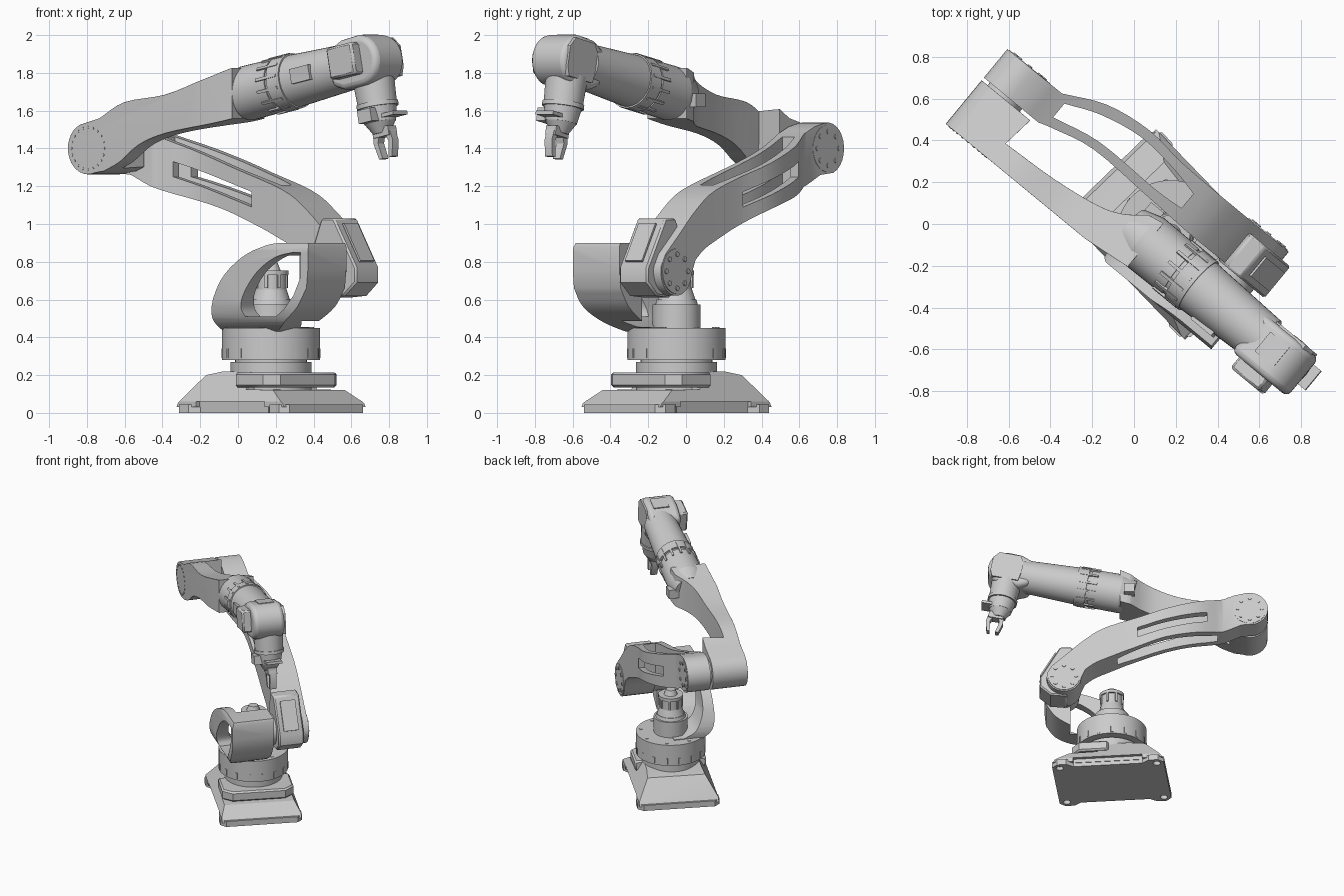
import bpy, bmesh
from math import cos, sin, pi, radians
from mathutils import Matrix, Vector

if "Cube" in bpy.data.objects:
    bpy.data.objects.remove(bpy.data.objects["Cube"])

ROBOT = Matrix.Translation((0.175, -0.05, 0)) @ Matrix.Rotation(radians(-39.5), 4, 'Z')
WRIST = Matrix.Translation((0.79, -0.105, 1.865)) @ Matrix.Rotation(radians(-11.3), 4, 'Y')
BASE = Matrix.Rotation(radians(-6.5), 4, 'Z')
I = Matrix.Identity(4)

def finish(name, bm, frame=I):
    bmesh.ops.recalc_face_normals(bm, faces=bm.faces)
    me = bpy.data.meshes.new(name)
    bm.to_mesh(me)
    bm.free()
    ob = bpy.data.objects.new(name, me)
    bpy.context.collection.objects.link(ob)
    ob.matrix_world = ROBOT @ frame
    return ob

def prism(name, pts, axis, a, b, frame=I):
    """Extrude a 2D outline along an axis from a to b."""
    at = {'x': lambda p, t: (t, p[0], p[1]), 'y': lambda p, t: (p[0], t, p[1]),
          'z': lambda p, t: (p[0], p[1], t)}[axis]
    bm = bmesh.new()
    lo = [bm.verts.new(at(p, a)) for p in pts]
    hi = [bm.verts.new(at(p, b)) for p in pts]
    bm.faces.new(lo)
    bm.faces.new(hi)
    for i in range(len(pts)):
        j = (i + 1) % len(pts)
        bm.faces.new((lo[i], lo[j], hi[j], hi[i]))
    return finish(name, bm, frame)

def box(name, x, y, z, frame=I):
    return prism(name, [(x[0], y[0]), (x[1], y[0]), (x[1], y[1]), (x[0], y[1])], 'z', *z, frame)

def add_cyl(bm, p, q, r1, r2, seg):
    p, q = Vector(p), Vector(q)
    m = Matrix.Translation((p + q) / 2) @ (q - p).to_track_quat('Z', 'Y').to_matrix().to_4x4()
    bmesh.ops.create_cone(bm, cap_ends=True, segments=seg, radius1=r1, radius2=r2,
                          depth=(q - p).length, matrix=m)

def cyl(name, p, q, r, r2=None, seg=40, frame=I):
    bm = bmesh.new()
    add_cyl(bm, p, q, r, r if r2 is None else r2, seg)
    return finish(name, bm, frame)

def bolts(name, x, z, y0, y1, ring, n, r):
    bm = bmesh.new()
    for i in range(n):
        a = 2 * pi * i / n
        px, pz = x + ring * cos(a), z + ring * sin(a)
        add_cyl(bm, (px, y0, pz), (px, y1, pz), r, r, 10)
    return finish(name, bm)

def arc(cx, cz, r, a0, a1, n=12):
    return [(cx + r * cos(radians(a0 + (a1 - a0) * i / n)),
             cz + r * sin(radians(a0 + (a1 - a0) * i / n))) for i in range(n + 1)]

def curve(pts, n=4):
    """Catmull-Rom curve through the points."""
    v = [Vector(p) for p in pts]
    v = [2 * v[0] - v[1]] + v + [2 * v[-1] - v[-2]]
    out = []
    for i in range(1, len(v) - 2):
        a, b, c, d = v[i - 1:i + 3]
        for k in range(n):
            t = k / n
            out.append(tuple(0.5 * (2 * b + (c - a) * t + (2 * a - 5 * b + 4 * c - d) * t * t
                                    + (3 * b - a - 3 * c + d) * t ** 3)))
    return out + [tuple(pts[-1])]

def boolean(ob, cutter, op):
    m = ob.modifiers.new(op, 'BOOLEAN')
    m.operation, m.object, m.solver = op, cutter, 'EXACT'
    bpy.context.view_layer.update()
    bpy.context.view_layer.objects.active = ob
    bpy.ops.object.modifier_apply(modifier=m.name)
    bpy.data.objects.remove(cutter)

def bevel(ob, w, seg=2):
    m = ob.modifiers.new('bevel', 'BEVEL')
    m.width, m.segments, m.limit_method, m.angle_limit = w, seg, 'ANGLE', radians(50)

# base: notched foot plate, wedge body, front bumper (turned slightly against the arm)
quarter = [(.42, 0), (.42, .27), (.38, .31), (.31, .31), (.26, .27), (0, .27)]
half = quarter + [(-x, y) for x, y in quarter[-2::-1]]
foot = prism("foot_plate", half + [(x, -y) for x, y in half[-2:0:-1]], 'z', 0, .045, BASE)
for sx in (-1, 1):
    for sy in (-1, 1):
        x, y = sx * .365, sy * .255
        boolean(foot, cyl("hole", (x, y, -.1), (x, y, .2), .028, seg=16, frame=BASE), 'DIFFERENCE')
body = prism("base_body", [(-.41, .03), (-.4, .05), (-.27, .2), (-.15, .22), (.06, .22), (.08, .125),
                           (.29, .12), (.4, .05), (.41, .03)], 'y', -.33, .33, BASE)
boolean(body, prism("slope", [(-.3, 0), (-.3, .06), (-.2, .23), (.2, .23), (.3, .06), (.3, 0)],
                    'x', -.5, .5, BASE), 'INTERSECT')
boolean(body, box("foot_notch", (-.26, .26), (-.5, -.275), (0, .06), BASE), 'DIFFERENCE')
boolean(body, box("foot_notch", (-.26, .26), (.275, .5), (0, .06), BASE), 'DIFFERENCE')
bumper = prism("front_bumper", [(0, -.27), (.22, -.27), (.28, -.2), (.28, .2), (.22, .27), (0, .27)],
               'z', .135, .215, BASE)
bevel(bumper, .012, 1)

# turret: stacked rings and the top motor
for name, z0, z1, r, r2 in [("turret_seat", .12, .27, .215, .215), ("turret_gap", .26, .29, .19, .19),
                            ("turret_drum", .28, .45, .26, .26), ("motor_base", .44, .575, .127, .127),
                            ("motor_flange", .575, .6, .112, .105), ("motor_cone", .6, .66, .1, .08),
                            ("motor_can", .65, .74, .082, .082), ("motor_rim", .73, .755, .093, .093),
                            ("motor_cap", .755, .795, .05, .035)]:
    cyl(name, (0, 0, z0), (0, 0, z1), r, r2, 48)
for i in range(16):
    rot = Matrix.Rotation(2 * pi * i / 16, 4, 'Z')
    box("drum_rib", (.255, .263), (-.01, .01), (.29, .34), rot)
    if i % 2:
        box("motor_fin", (.07, .092), (-.008, .008), (.66, .74), rot)
        cyl("drum_bolt", (.225, 0, .445), (.225, 0, .454), .012, seg=8, frame=rot)

# curved yoke carrying the shoulder
yoke = prism("shoulder_yoke", curve([(-.17, .42), (-.175, .53), (-.1, .7), (.04, .82), (.2, .885), (.3, .9)])
             + [(.49, .9), (.5, .88), (.5, .76)] + curve([(.49, .66), (.42, .56), (.3, .48), (.2, .43)]), 'y', -.3, .02)
boolean(yoke, prism("shell", curve([(-.1, .40), (-.2, .44), (-.27, .5), (-.3, .6), (-.3, .74)])
                    + [(-.3, .86), (-.27, .95), (.1, .95), (.1, .40)], 'x', -.4, .6), 'INTERSECT')
boolean(yoke, prism("cavity", curve([(-.06, .455), (-.14, .5), (-.19, .58), (-.22, .7), (-.22, 1)])
                    + [(.2, 1), (.2, .455)], 'x', -.4, .31), 'DIFFERENCE')
boolean(yoke, prism("window", curve([(.05, .51), (.035, .56), (.07, .65), (.16, .755), (.28, .825), (.4, .85)])
                    + [(.45, .85), (.45, .72), (.4, .62), (.33, .55), (.26, .51)], 'y', -.5, -.14), 'DIFFERENCE')
cyl("shoulder_axle", (.36, -.05, .75), (.36, .15, .75), .115)

# upper arm: side profile cut to its bowed plan, split into two slotted rails
upper_side = (arc(-1.03, 1.4, .137, 250, 80) +
              curve([(-.92, 1.515), (-.76, 1.45), (-.36, 1.31), (.03, 1.18), (.2, 1.07), (.33, .95), (.45, .84)])
              + arc(.36, .75, .13, 10, -175)
              + curve([(.2, .81), (.12, .87), (-.02, .935), (-.15, .99), (-.4, 1.08), (-.78, 1.18), (-.97, 1.26)]))
arm = prism("upper_arm", upper_side, 'y', -.1, .5)
outer = curve([(-.83, .19), (-.63, .285), (-.4, .32), (-.18, .3), (.05, .295)])
inner = curve([(.05, .06), (-.2, .07), (-.54, .08), (-.75, .035), (-.83, .011)])
boolean(arm, prism("plan", [(-1.2, .187)] + outer + [(.6, .295), (.6, .1), (.3, .06)] + inner + [(-1.2, .011)],
                   'z', .4, 1.8), 'INTERSECT')
gap = (curve([(-.79, .16), (-.62, .23), (-.4, .27), (-.18, .25), (-.04, .22)])
       + curve([(-.04, .13), (-.2, .12), (-.54, .125), (-.79, .075)]))
boolean(arm, prism("gap", gap, 'z', .4, 1.8), 'DIFFERENCE')
boolean(arm, prism("slot", [(-.71, 1.25), (-.19, 1.09), (-.19, 1.17), (-.71, 1.33)], 'y', -.2, .6), 'DIFFERENCE')

# shoulder cover box with raised panel
cover = prism("shoulder_cover", [(.54, .69), (.54, .77), (.39, 1.03), (.3, 1.03), (.25, .9), (.34, .61),
                                 (.46, .62)], 'y', .05, .246)
bevel(cover, .01, 1)
prism("cover_panel", [(.53, .8), (.54, .806), (.425, 1.006), (.415, 1.0)], 'y', .09, .206)

# joint caps and bolts
cyl("shoulder_cap", (.36, .28, .75), (.36, .3, .75), .12)
bolts("shoulder_bolts", .36, .75, .295, .306, .09, 8, .014)
cyl("elbow_cap", (-1.03, .17, 1.4), (-1.03, .191, 1.4), .125)
bolts("elbow_bolts", -1.03, 1.4, .185, .196, .09, 8, .014)
bolts("forearm_bolts", -1.03, 1.4, -.279, -.27, .112, 20, .007)
cyl("elbow_axle", (-1.03, -.05, 1.4), (-1.03, .05, 1.4), .1)

# forearm link: side profile cut to its plan
fore_side = (arc(-1.03, 1.4, .137, 290, 115, 16) +
             curve([(-.95, 1.56), (-.78, 1.645), (-.5, 1.685), (-.26, 1.76), (-.1, 1.815), (-.05, 1.83)])
             + curve([(0, 1.57), (-.2, 1.53), (-.5, 1.48), (-.68, 1.42), (-.81, 1.33), (-.92, 1.28)]))
fore = prism("forearm_link", fore_side, 'y', -.5, .3)
boolean(fore, prism("fore_plan", [(-1.2, -.276), (-.3, -.276), (-.06, -.25), (-.06, .02)]
                    + curve([(-.14, .005), (-.24, -.07), (-.36, -.115), (-.6, -.15), (-.885, -.166)])
                    + [(-.865, -.006), (-1.2, -.006)], 'z', 1, 2), 'INTERSECT')
bevel(fore, .025, 3)
box("cable_nub", (-.17, -.09), (-.02, .06), (1.62, 1.69))

# forearm tube in the wrist frame, with ribbed collar
for name, x0, x1, r, r2 in [("tube_flare", -.98, -.88, .115, .146), ("tube_rear", -.88, -.645, .146, .143),
                            ("collar_groove", -.65, -.62, .135, .135), ("collar", -.625, -.54, .15, .148),
                            ("tube_front", -.54, -.12, .14, .122)]:
    cyl(name, (x0, 0, 0), (x1, 0, 0), r, r2, 40, WRIST)
for i in range(14):
    box("collar_rib", (-.7, -.56), (-.008, .008), (.138, .152), WRIST @ Matrix.Rotation(2 * pi * i / 14, 4, 'X'))
box("tube_panel", (-.46, -.33), (-.146, -.1), (-.035, .045), WRIST)

# wrist head with side covers
head = prism("wrist_head", arc(0, 0, .135, -90, 85, 16) + [(-.1, .13), (-.2, .09), (-.2, -.1), (-.12, -.135)],
             'y', -.14, .098, WRIST)
bevel(head, .03, 3)
hexa = [(-.11, -.1), (.09, -.1), (.11, -.05), (.11, .06), (.07, .11), (-.09, .11), (-.13, .05)]
prism("wrist_cover_far", hexa, 'y', .08, .108, WRIST)
panel = box("wrist_cover_near", (-.15, .03), (-.205, -.12), (-.075, .095), WRIST)
bevel(panel, .012, 1)
box("wrist_top_panel", (-.1, .02), (-.07, .05), (.12, .138), WRIST)

# tool: neck, flange, gripper
for name, z0, z1, r, r2 in [("tool_neck", -.08, -.23, .112, .105), ("tool_ring", -.225, -.25, .112, .112),
                            ("tool_barrel", -.25, -.33, .1, .085), ("tool_nose", -.33, -.39, .083, .045)]:
    cyl(name, (0, 0, z0), (0, 0, z1), r, r2, 32, WRIST @ Matrix.Translation((-.02, 0, 0)))
box("tool_flange", (-.06, .125), (-.06, .06), (-.315, -.295), WRIST)
box("tool_connector", (-.06, .03), (-.13, -.07), (-.33, -.26), WRIST)
box("gripper_body", (-.055, .055), (-.035, .035), (-.41, -.36), WRIST)
for s in (-1, 1):
    prism("gripper_finger", [(s * x, z) for x, z in [(.012, -.38), (.055, -.38), (.066, -.44), (.045, -.525),
                                                     (.02, -.525), (.036, -.44)]], 'y', -.025, .025, WRIST)

bpy.ops.object.select_all(action='SELECT')
bpy.context.view_layer.objects.active = fore
bpy.ops.object.shade_smooth_by_angle(angle=radians(30))
